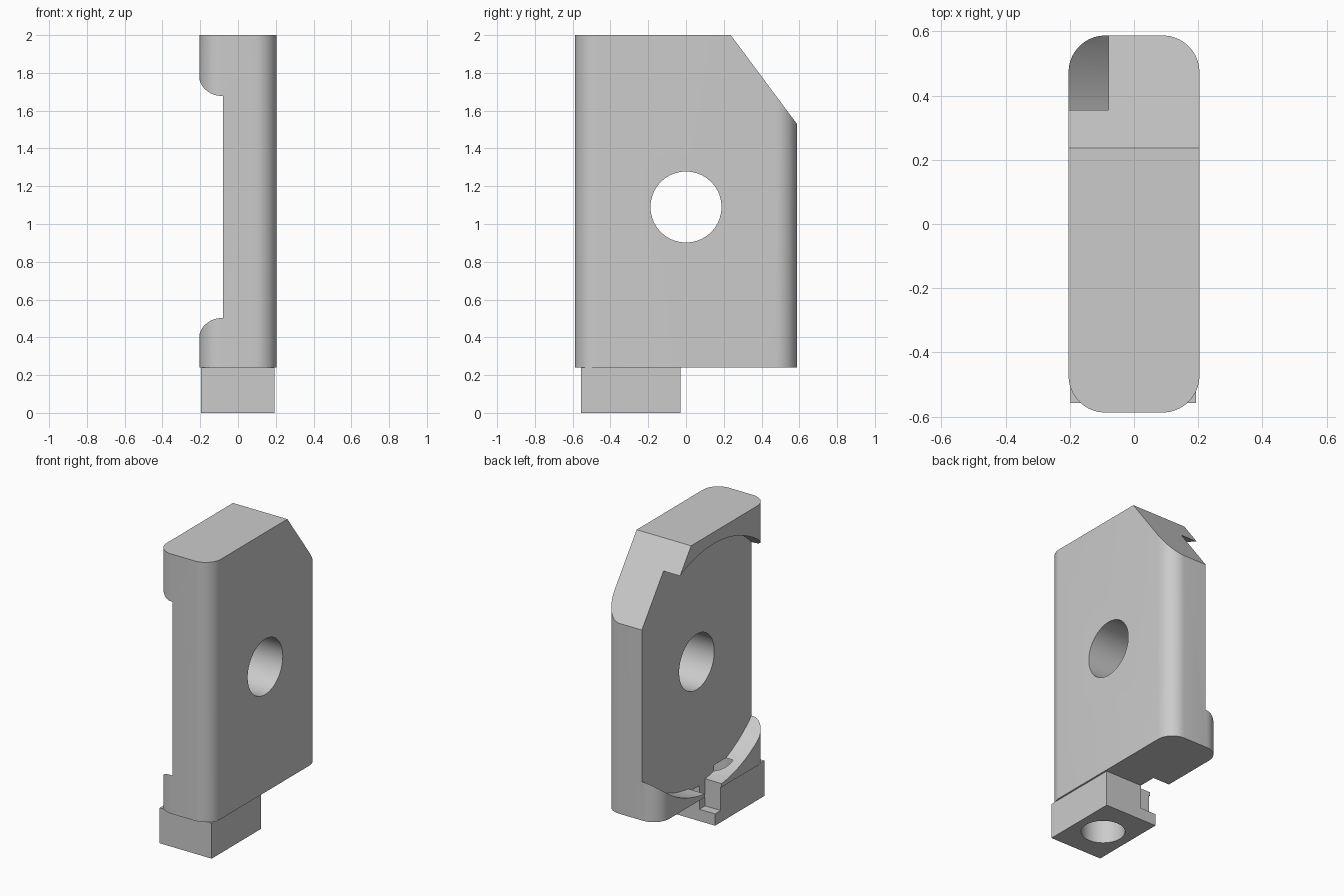
import bpy, bmesh, math
from mathutils import Matrix, Vector

cube = bpy.data.objects.get("Cube")
if cube:
    bpy.data.objects.remove(cube, do_unlink=True)

grey = bpy.data.materials.new("plain_grey")
grey.use_nodes = True
GREY = (0.6, 0.6, 0.6, 1)
grey.diffuse_color = GREY
grey.node_tree.nodes["Principled BSDF"].inputs["Base Color"].default_value = GREY


def add(name, bm):
    bmesh.ops.recalc_face_normals(bm, faces=bm.faces)
    mesh = bpy.data.meshes.new(name)
    bm.to_mesh(mesh)
    bm.free()
    obj = bpy.data.objects.new(name, mesh)
    obj.data.materials.append(grey)
    bpy.context.collection.objects.link(obj)
    return obj


def box(name, low, high):
    low, high = Vector(low), Vector(high)
    bm = bmesh.new()
    matrix = Matrix.Translation((low + high) / 2) @ Matrix.Diagonal((*(high - low), 1))
    bmesh.ops.create_cube(bm, size=1, matrix=matrix)
    return add(name, bm)


def cylinder(name, start, end, radius, segments):
    start, end = Vector(start), Vector(end)
    axis = end - start
    bm = bmesh.new()
    turn = axis.to_track_quat("Z", "Y").to_matrix().to_4x4()
    bmesh.ops.create_cone(bm, cap_ends=True, segments=segments, radius1=radius,
                          radius2=radius, depth=axis.length,
                          matrix=Matrix.Translation((start + end) / 2) @ turn)
    return add(name, bm)


def combine(target, other, operation):
    mod = target.modifiers.new(operation.lower(), "BOOLEAN")
    mod.operation, mod.object, mod.solver = operation, other, "EXACT"
    bpy.context.view_layer.objects.active = target
    bpy.ops.object.modifier_apply(modifier=mod.name)
    bpy.data.objects.remove(other, do_unlink=True)


# Upright plate with rounded vertical corners
HX, HY, R, BOTTOM, TOP = 0.204, 0.587, 0.115, 0.24, 2.0
STEPS = 10
bm = bmesh.new()
outline = []
for i, (sx, sy) in enumerate([(1, 1), (-1, 1), (-1, -1), (1, -1)]):
    for k in range(STEPS + 1):
        a = (i + k / STEPS) * math.pi / 2
        outline.append(bm.verts.new((sx * (HX - R) + R * math.cos(a),
                                     sy * (HY - R) + R * math.sin(a), BOTTOM)))
base = bm.faces.new(outline)
ext = bmesh.ops.extrude_face_region(bm, geom=[base])
bmesh.ops.translate(bm, vec=(0, 0, TOP - BOTTOM),
                    verts=[v for v in ext["geom"] if isinstance(v, bmesh.types.BMVert)])

# Sloped cut on the upper back corner
cut = bmesh.ops.bisect_plane(bm, geom=bm.verts[:] + bm.edges[:] + bm.faces[:],
                             plane_co=(0, 0.237, TOP), plane_no=(0, 0.47, 0.35),
                             clear_outer=True)
bmesh.ops.holes_fill(bm, edges=[e for e in cut["geom_cut"] if isinstance(e, bmesh.types.BMEdge)])
plate = add("clamp_plate", bm)

# Foot block under the front half
combine(plate, box("foot_block", (-0.197, -0.557, 0), (0.193, -0.03, BOTTOM)), "UNION")

# Round recess, cross hole, foot hole and small slot
CZ, FACE = 1.09, -0.08
combine(plate, cylinder("recess", (-0.5, 0, CZ), (FACE, 0, CZ), 0.831, 128), "DIFFERENCE")
combine(plate, cylinder("cross_hole", (-0.5, 0, CZ), (0.5, 0, CZ), 0.188, 64), "DIFFERENCE")
combine(plate, cylinder("foot_hole", (0, -0.295, -0.1), (0, -0.295, 0.32), 0.135, 48), "DIFFERENCE")
combine(plate, box("slot", (-0.5, -0.09, 0.08), (FACE, 0.09, 0.35)), "DIFFERENCE")

bpy.ops.object.select_all(action="DESELECT")
plate.select_set(True)
bpy.context.view_layer.objects.active = plate
bpy.ops.object.shade_smooth_by_angle(angle=math.radians(30))
